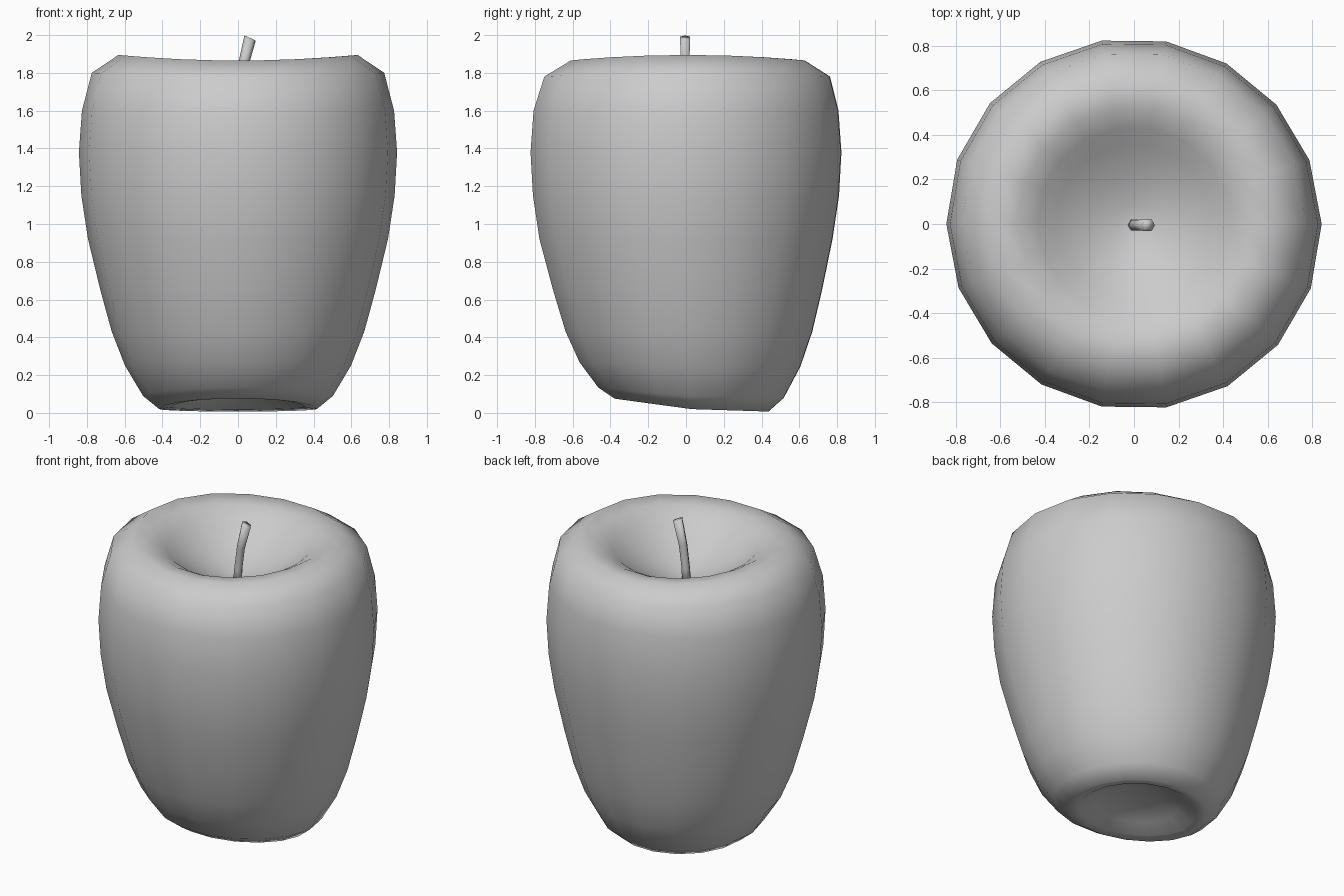
import bpy, bmesh
from math import sin, cos, pi
from mathutils import Vector

cube = bpy.data.objects.get("Cube")
if cube:
    bpy.data.objects.remove(cube, do_unlink=True)

# One plain grey for fruit and stem
grey = bpy.data.materials.new("plain_grey")
grey.use_nodes = True
colour = (0.6, 0.6, 0.6, 1)
grey.diffuse_color = colour
grey.node_tree.nodes["Principled BSDF"].inputs["Base Color"].default_value = colour


def loft(name, rings, start=None, end=None):
    """Skin a list of closed rings, closing each end with a fan or a cap."""
    bm = bmesh.new()
    loops = [[bm.verts.new(p) for p in ring] for ring in rings]
    n = len(loops[0])
    for a, b in zip(loops, loops[1:]):
        for i in range(n):
            j = (i + 1) % n
            bm.faces.new((a[i], a[j], b[j], b[i]))
    for loop, tip in ((loops[0], start), (loops[-1], end)):
        if tip is None:
            bm.faces.new(loop)
        else:
            centre = bm.verts.new(tip)
            for i in range(n):
                bm.faces.new((loop[i], loop[(i + 1) % n], centre))
    bmesh.ops.recalc_face_normals(bm, faces=bm.faces)
    mesh = bpy.data.meshes.new(name)
    bm.to_mesh(mesh)
    bm.free()
    mesh.materials.append(grey)
    obj = bpy.data.objects.new(name, mesh)
    bpy.context.collection.objects.link(obj)
    return obj


def smooth(obj, angle):
    bpy.ops.object.select_all(action='DESELECT')
    obj.select_set(True)
    bpy.context.view_layer.objects.active = obj
    bpy.ops.object.shade_smooth_by_angle(angle=angle)


# Fruit profile as (radius, height), from the lower dimple round to the stem pit
profile = [(0.13, 0.125), (0.26, 0.085), (0.35, 0.03), (0.415, 0.02), (0.5, 0.09),
           (0.595, 0.25), (0.665, 0.43), (0.725, 0.65), (0.79, 0.92), (0.825, 1.15),
           (0.838, 1.38), (0.822, 1.6), (0.77, 1.79), (0.63, 1.88), (0.52, 1.865),
           (0.43, 1.815), (0.35, 1.75), (0.2, 1.67), (0.08, 1.625)]
SIDES = 18


def fruit_ring(r, z):
    low = max(0, 1 - z / 0.9)
    foot = max(0, 1 - z / 0.35) * min(1, r / 0.4)
    high = max(0, (z - 1.6) / 0.3)
    ring = []
    for i in range(SIDES):
        a = 2 * pi * i / SIDES
        # Uneven girth, saddle-shaped rim and a foot notched at the front
        rr = r * (1 - 0.008 * cos(2 * a - 2.27))
        dz = 0.016 * high * cos(2 * a)
        dz += foot * (0.06 * max(0, -sin(a)) - 0.014 * max(0, sin(a)))
        ring.append((rr * cos(a), rr * sin(a) + 0.03 * low + 0.01 * high, z + dz))
    return ring


fruit = loft("fruit", [fruit_ring(*p) for p in profile],
             start=(0, 0.03, 0.135), end=(0, 0, 1.615))
smooth(fruit, pi)

# Six-sided bent stem with a slanted cut top
path = [(0, 1.58, 0.03), (0.005, 1.68, 0.027), (0.025, 1.83, 0.027), (0.064, 1.985, 0.03)]
stem_rings = []
for k, (x, z, r) in enumerate(path):
    slant = 0.45 if k == len(path) - 1 else 0.2
    stem_rings.append([Vector((x + r * cos(a), -0.005 + r * sin(a), z - slant * r * cos(a)))
                       for a in (2 * pi * i / 6 for i in range(6))])
stem = loft("stem", stem_rings)
smooth(stem, pi)
